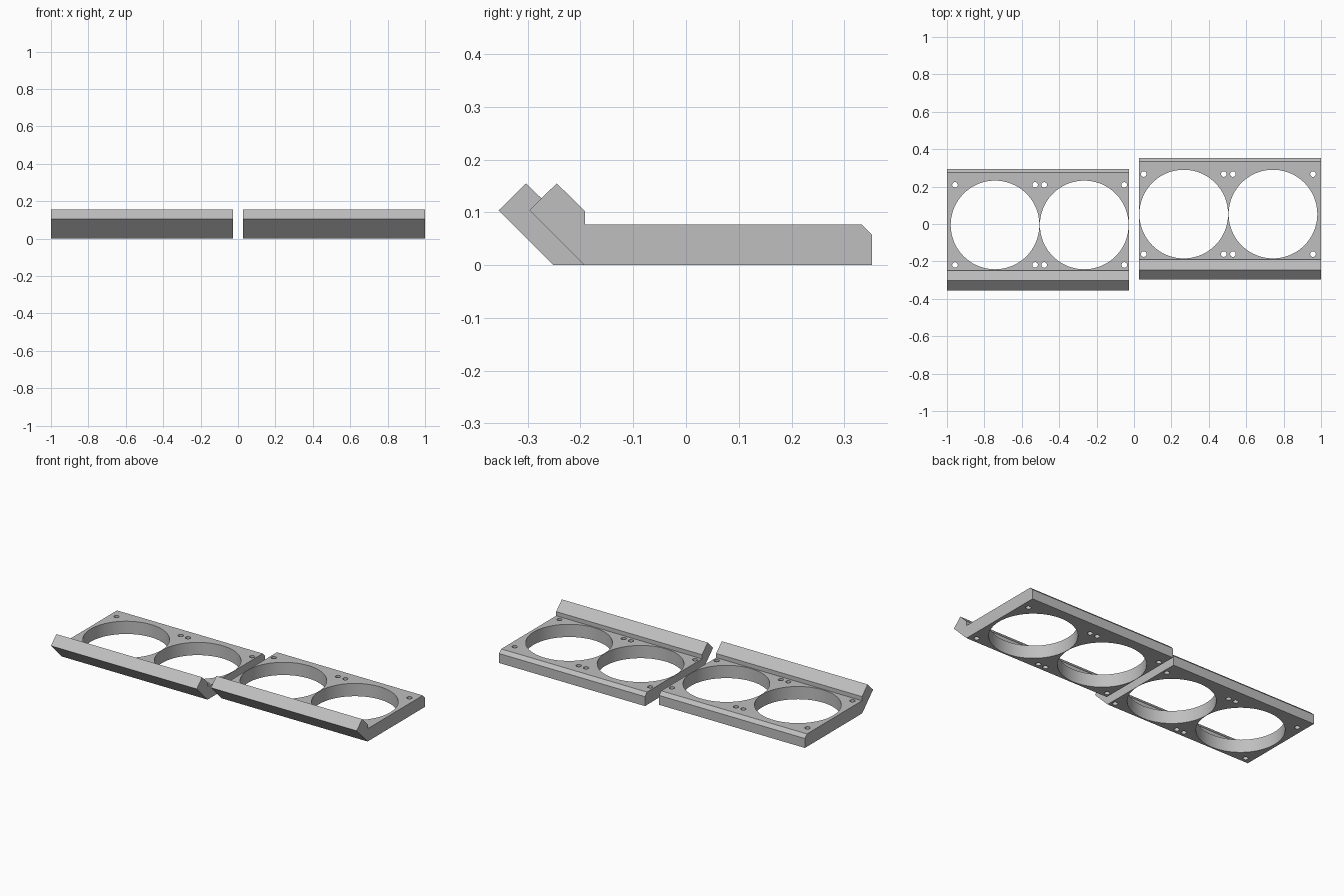
import bpy, bmesh, math
from mathutils import Matrix

if "Cube" in bpy.data.objects:
    bpy.data.objects.remove(bpy.data.objects["Cube"])

grey = bpy.data.materials.new("plain_grey")
grey.diffuse_color = (0.52, 0.52, 0.52, 1)
grey.use_nodes = True
grey.node_tree.nodes["Principled BSDF"].inputs["Base Color"].default_value = grey.diffuse_color

# Side profile (y, z): flat plate with chamfered back and a tilted front lip
PROFILE = [(-0.193, 0), (0.353, 0), (0.353, 0.057), (0.333, 0.077),
           (-0.191, 0.077), (-0.191, 0.102), (-0.245, 0.155), (-0.297, 0.104)]
X_IN, X_OUT = 0.027, 1.0
FAN_Y, FAN_R = 0.053, 0.237
FANS = (0.266, 0.743)
SCREW_OFF, SCREW_R = 0.214, 0.015


def new_object(name, bm):
    bmesh.ops.recalc_face_normals(bm, faces=bm.faces)
    mesh = bpy.data.meshes.new(name)
    bm.to_mesh(mesh)
    bm.free()
    obj = bpy.data.objects.new(name, mesh)
    bpy.context.collection.objects.link(obj)
    return obj


def add_drill(bm, x, y, radius, segments):
    bmesh.ops.create_cone(bm, cap_ends=True, segments=segments, radius1=radius,
                          radius2=radius, depth=0.4,
                          matrix=Matrix.Translation((x, y, 0.04)))


def bracket(name, side, shift):
    # Extruded plate and lip
    bm = bmesh.new()
    face = bm.faces.new([bm.verts.new((side * X_IN, y + shift, z)) for y, z in PROFILE])
    ext = bmesh.ops.extrude_face_region(bm, geom=[face])
    verts = [g for g in ext["geom"] if isinstance(g, bmesh.types.BMVert)]
    bmesh.ops.translate(bm, verts=verts, vec=(side * (X_OUT - X_IN), 0, 0))
    obj = new_object(name, bm)
    obj.data.materials.append(grey)

    # Fan openings with four screw holes around each
    bm = bmesh.new()
    for cx in FANS:
        add_drill(bm, side * cx, FAN_Y + shift, FAN_R, 96)
        for sx in (-1, 1):
            for sy in (-1, 1):
                add_drill(bm, side * cx + sx * SCREW_OFF,
                          FAN_Y + shift + sy * SCREW_OFF, SCREW_R, 24)
    cutter = new_object(name + "_cutter", bm)
    cutter.hide_render = True

    mod = obj.modifiers.new("holes", "BOOLEAN")
    mod.operation = "DIFFERENCE"
    mod.solver = "EXACT"
    mod.object = cutter
    bpy.ops.object.select_all(action="DESELECT")
    bpy.context.view_layer.objects.active = obj
    obj.select_set(True)
    bpy.ops.object.modifier_apply(modifier=mod.name)
    bpy.data.objects.remove(cutter)
    bpy.ops.object.shade_smooth_by_angle(angle=math.radians(30))


bracket("right_fan_bracket", 1, 0.0)
bracket("left_fan_bracket", -1, -0.058)
